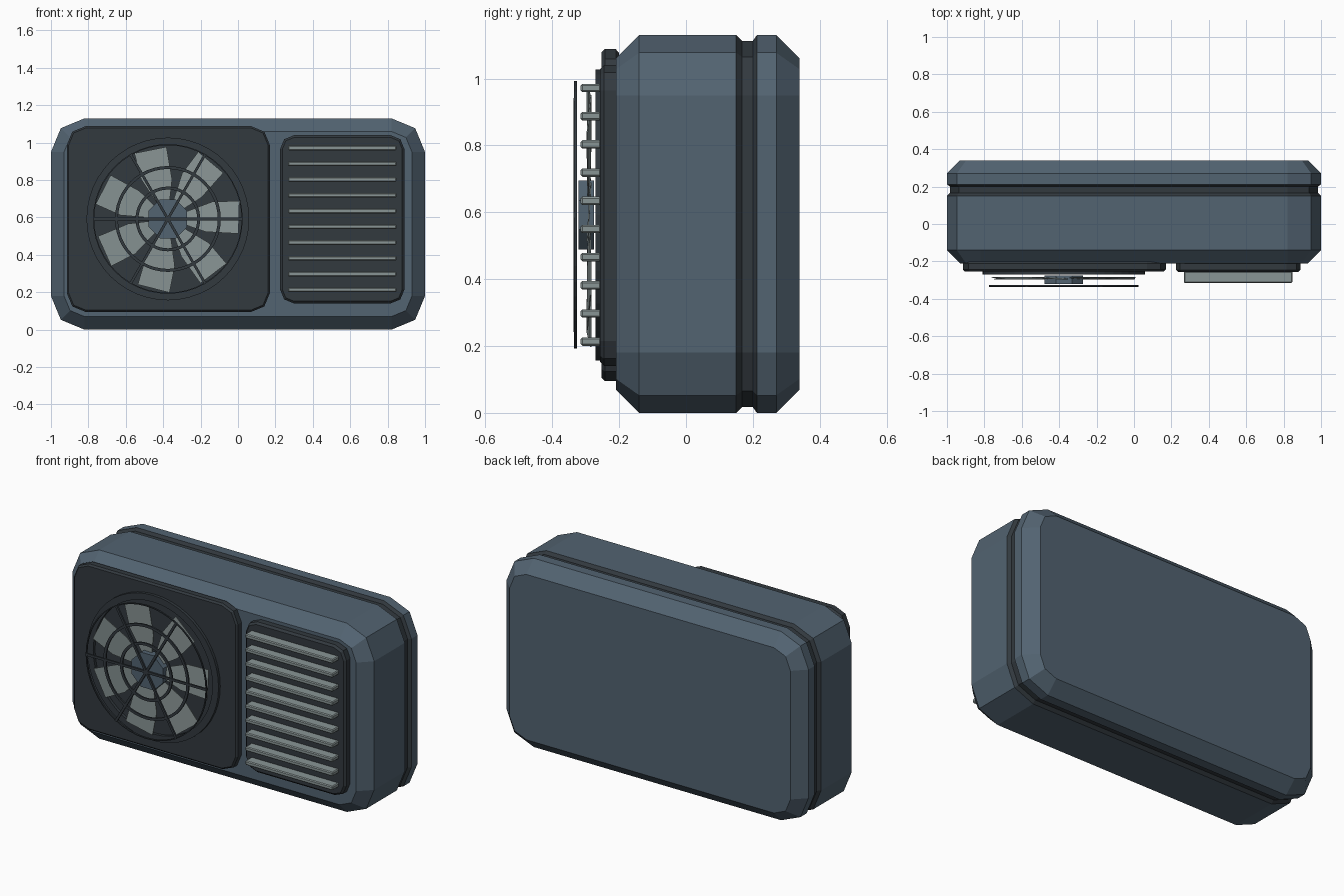
import bpy, bmesh, math
from mathutils import Matrix, Vector

cube = bpy.data.objects.get("Cube")
if cube:
    bpy.data.objects.remove(cube, do_unlink=True)


def material(name, rgb):
    m = bpy.data.materials.new(name)
    m.use_nodes = True
    m.diffuse_color = (*rgb, 1)
    m.node_tree.nodes["Principled BSDF"].inputs["Base Color"].default_value = (*rgb, 1)
    return m


BLUE = material("slate blue", (0.085, 0.125, 0.165))
DARK = material("dark grey", (0.032, 0.041, 0.049))
LIGHT = material("light grey", (0.25, 0.30, 0.30))


def finish(name, bm, *mats):
    bmesh.ops.recalc_face_normals(bm, faces=bm.faces)
    me = bpy.data.meshes.new(name)
    bm.to_mesh(me)
    bm.free()
    for m in mats:
        me.materials.append(m)
    ob = bpy.data.objects.new(name, me)
    bpy.context.collection.objects.link(ob)
    return ob


def loft(bm, rings, caps=True):
    """Join equal point loops with quads, closing both ends or the loop itself."""
    loops = [[bm.verts.new(p) for p in r] for r in rings]
    n = len(loops[0])
    pairs = list(zip(loops, loops[1:]))
    if caps:
        bm.faces.new(loops[0])
        bm.faces.new(loops[-1])
    else:
        pairs.append((loops[-1], loops[0]))
    for a, b in pairs:
        for i in range(n):
            j = (i + 1) % n
            bm.faces.new((a[i], a[j], b[j], b[i]))


def rounded_slab(name, x0, x1, z0, z1, radius, profile, *mats):
    """Rounded rectangle stacked along y; profile holds (y, inset) pairs."""
    bm = bmesh.new()
    corners = [(x1, z1, -1, -1), (x0, z1, 1, -1), (x0, z0, 1, 1), (x1, z0, -1, 1)]
    rings = []
    for y, inset in profile:
        ring = []
        for c, (x, z, sx, sz) in enumerate(corners):
            for k in range(3):
                a = math.radians(90 * c + 45 * k)
                r = radius - inset
                ring.append((x + sx * radius + r * math.cos(a), y,
                             z + sz * radius + r * math.sin(a)))
        rings.append(ring)
    loft(bm, rings)
    return finish(name, bm, *mats)


def circle(radius, y, sides, turn=0.0):
    return [(FX + radius * math.cos(turn + math.tau * i / sides), y,
             FZ + radius * math.sin(turn + math.tau * i / sides)) for i in range(sides)]


def annulus(name, r0, r1, y0, y1, mat, sides=48):
    bm = bmesh.new()
    loft(bm, [circle(r, y, sides) for r, y in ((r0, y0), (r1, y0), (r1, y1), (r0, y1))], False)
    return finish(name, bm, mat)


# Casing with chamfered ends and a dark seam groove
casing = rounded_slab("casing", -1, 1, 0, 1.13, 0.18,
                      [(-0.21, 0.07), (-0.14, 0), (0.15, 0), (0.167, 0.017),
                       (0.2, 0.017), (0.212, 0), (0.27, 0), (0.34, 0.07)], BLUE, DARK)
for f in casing.data.polygons:
    if 0.155 < f.center.y < 0.21:
        f.material_index = 1

# Raised front panels
rounded_slab("fan_panel", -0.915, 0.17, 0.095, 1.088, 0.1,
             [(-0.2, 0.012), (-0.21, 0), (-0.243, 0), (-0.253, 0.01)], DARK)
rounded_slab("vent_panel", 0.225, 0.89, 0.14, 1.04, 0.075,
             [(-0.2, 0), (-0.245, 0), (-0.257, 0.012)], DARK)

# Vent slats
for i in range(10):
    bm = bmesh.new()
    bmesh.ops.create_cube(bm, size=1, matrix=Matrix.Translation((0.557, -0.284, 0.213 + 0.0843 * i))
                          @ Matrix.Diagonal((0.58, 0.062, 0.025, 1)))
    bmesh.ops.bevel(bm, geom=bm.edges[:], offset=0.005, segments=1, affect="EDGES")
    finish(f"vent_slat_{i + 1}", bm, LIGHT)

# Fan surround
FX, FZ = -0.375, 0.592
annulus("fan_surround", 0.395, 0.435, -0.25, -0.27, DARK)

# Fan hub
bm = bmesh.new()
loft(bm, [circle(0.112, y, 8, math.pi / 8) for y in (-0.275, -0.322)])
finish("fan_hub", bm, BLUE)

# Fan blades, thin and slightly pitched
bm = bmesh.new()
for i in range(7):
    turn = Matrix.Translation((FX, -0.29, FZ)) @ Matrix.Rotation(-math.tau * i / 7 - 0.03, 4, "Y")
    outline = [(0.08, -0.03), (0.2, -0.075), (0.375, -0.09), (0.385, 0.085), (0.24, 0.085), (0.08, 0.03)]
    loft(bm, [[turn @ Vector((r, t * 0.06 + d, t)) for r, t in outline] for d in (-0.002, 0.002)])
finish("fan_blades", bm, LIGHT)

# Guard rings and crossing bars
for i, r in enumerate((0.165, 0.275, 0.397)):
    w = 0.003 if i == 2 else 0.008
    annulus(f"guard_ring_{i + 1}", r - w, r + w, -0.326, -0.335, DARK)
for i in range(3):
    bm = bmesh.new()
    bmesh.ops.create_cube(bm, size=1, matrix=Matrix.Translation((FX, -0.332, FZ))
                          @ Matrix.Rotation(math.pi * i / 3, 4, "Y")
                          @ Matrix.Diagonal((0.8, 0.01, 0.014, 1)))
    finish(f"guard_bar_{i + 1}", bm, DARK)
